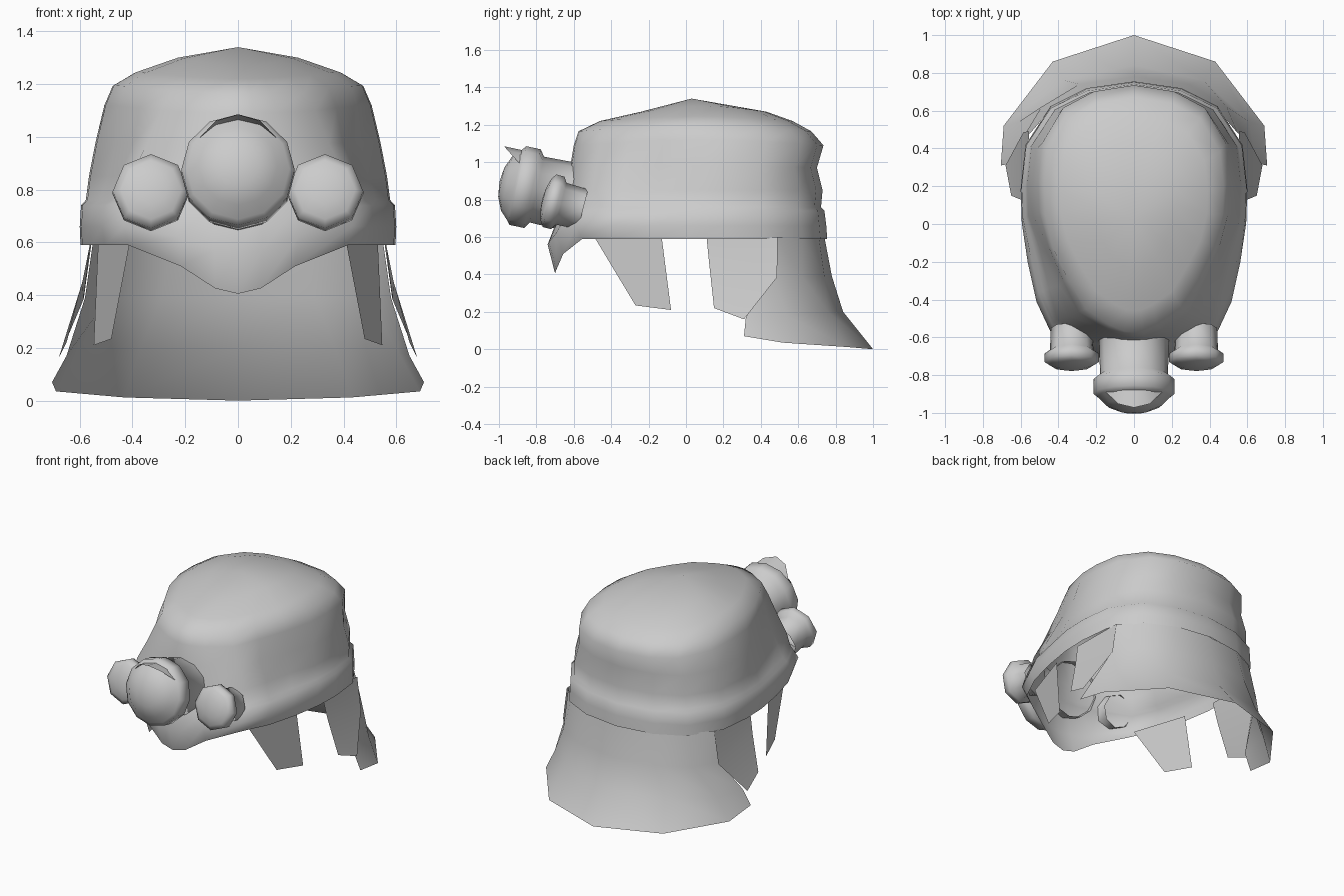
import bpy, bmesh, math
from mathutils import Vector, Matrix

cube = bpy.data.objects.get("Cube")
if cube:
    bpy.data.objects.remove(cube, do_unlink=True)

grey = bpy.data.materials.new("plain_grey")
grey.use_nodes = True
grey.diffuse_color = (0.6, 0.6, 0.6, 1)
grey.node_tree.nodes["Principled BSDF"].inputs["Base Color"].default_value = (0.6, 0.6, 0.6, 1)


def make(name, rows, closed=False):
    """Skin rows of points; a one-point row becomes a pole."""
    bm = bmesh.new()
    rings = [[bm.verts.new(p) for p in row] for row in rows]
    for a, b in zip(rings, rings[1:]):
        n = len(a)
        for i in range(n if closed else n - 1):
            j = (i + 1) % n
            if len(b) == 1:
                bm.faces.new((a[i], a[j], b[0]))
            else:
                bm.faces.new((a[i], a[j], b[j], b[i]))
    if closed:
        bmesh.ops.recalc_face_normals(bm, faces=bm.faces)
    mesh = bpy.data.meshes.new(name)
    bm.to_mesh(mesh)
    bm.free()
    mesh.materials.append(grey)
    ob = bpy.data.objects.new(name, mesh)
    bpy.context.collection.objects.link(ob)
    bpy.ops.object.select_all(action="DESELECT")
    ob.select_set(True)
    bpy.context.view_layer.objects.active = ob
    bpy.ops.object.shade_smooth_by_angle(angle=math.radians(80))
    return ob


def mirrored(half):
    """Complete a row that runs from the left side to the centre."""
    return half + [(-x, y, z) for x, y, z in reversed(half[:-1])]


# Helmet shell: egg-shaped rings, each with height, half width, front, back,
# lift at the sides, chin dip, temple pinch and taper towards the front
outline = [(0, 0), (.14, .005), (.35, .03), (.68, .1), (.83, .22), (.93, .36), (.99, .5),
           (1, .62), (.96, .77), (.74, .91), (.42, .975), (0, 1)]
rings = [
    (.59, .597, -.70, .755, 0, .185, 0, -.04),
    (.66, .60, -.74, .75, 0, .1, 0, -.08),
    (.74, .595, -.67, .74, 0, 0, .01, -.1),
    (.76, .577, -.66, .722, 0, 0, .02, -.1),
    (.85, .565, -.64, .73, 0, 0, .035, -.08),
    (.97, .54, -.62, .70, .01, 0, .035, .08),
    (1.09, .507, -.60, .735, .03, 0, .01, .2),
    (1.165, .475, -.575, .67, .03, 0, 0, .28),
    (1.22, .39, -.46, .57, .025, 0, 0, .32),
    (1.27, .23, -.24, .43, .03, 0, 0, .32),
]
shell = []
for z, w, front, back, lift, dip, pinch, taper in rings:
    half = []
    for u, t in outline:
        x = u * w * (1 - taper * max(0, 1 - t / .4))
        if .2 < t < .4:
            x -= pinch
        h = z + lift * math.sin(math.pi * t)
        if t < .3 and x < .4:
            h -= dip * (1 + math.cos(math.pi * x / .4)) / 2
        half.append((x, front + t * (back - front), h))
    shell.append(half + [(-x, y, h) for x, y, h in reversed(half[1:-1])])
shell.append([(0, .03, 1.34)])
make("helmet_shell", shell, closed=True)

# Neck guard flaring out at the back
guard = [
    [(.55, .48, .60), (.43, .62, .60), (.25, .71, .60), (0, .74, .60)],
    [(.58, .47, .39), (.49, .62, .39), (.29, .74, .39), (0, .78, .39)],
    [(.65, .32, .17), (.61, .54, .18), (.37, .76, .2), (0, .84, .2)],
    [(.705, .31, .07), (.69, .52, .035), (.43, .86, .012), (0, 1, 0)],
]
make("neck_guard", [mirrored(r) for r in guard])

# Hanging side flaps
flaps = {
    "front_flap": [[(.41, -.49, .6), (.53, -.13, .6)],
                   [(.48, -.27, .234), (.547, -.08, .21)]],
    "ear_flap": [[(.56, .11, .6), (.555, .49, .6)],
                 [(.59, .125, .45), (.585, .487, .385)],
                 [(.65, .15, .22), (.68, .31, .16)]],
}
for side, s in (("left", 1), ("right", -1)):
    for name, rows in flaps.items():
        make(f"{side}_{name}", [[(s * x, y, z) for x, y, z in row] for row in rows])


def eyepiece_frame(centre, tilt):
    """Local z points forward along the lens axis, local y points up."""
    return Matrix.Translation(centre) @ Matrix.Rotation(math.pi / 2 - tilt, 4, "X")


def eyepiece(name, centre, tilt, sides, profile):
    m = eyepiece_frame(centre, tilt)
    rows = []
    for r, d in profile:
        n = sides if r else 1
        rows.append([m @ Vector((r * math.sin(math.tau * i / sides),
                                 r * math.cos(math.tau * i / sides), d)) for i in range(n)])
    make(name, rows, closed=True)


# Goggles: one large central eyepiece, two small ones
main_centre, main_tilt = (0, -.875, .87), .21
eyepiece("main_eyepiece", main_centre, main_tilt, 12,
         [(.185, -.28), (.18, -.08), (.215, -.055), (.215, .025), (.195, .04),
          (.15, .085), (.08, .115), (0, .125)])
for side, s in (("left", 1), ("right", -1)):
    eyepiece(side + "_eyepiece", (s * .33, -.715, .79), .25, 8,
             [(.11, -.17), (.115, -.05), (.145, -.03), (.145, .015), (.115, .035),
              (.06, .05), (0, .055)])

# Small hood over the central lens
m = eyepiece_frame(main_centre, main_tilt)
base, lip = [], []
for i in range(-2, 3):
    a = i * math.radians(26)
    x, y = .19 * math.sin(a), .19 * math.cos(a)
    base.append(m @ Vector((x, y, .02)))
    lip.append(m @ Vector((x, y, .14 - .025 * i * i)))
make("lens_hood", [base, lip])
